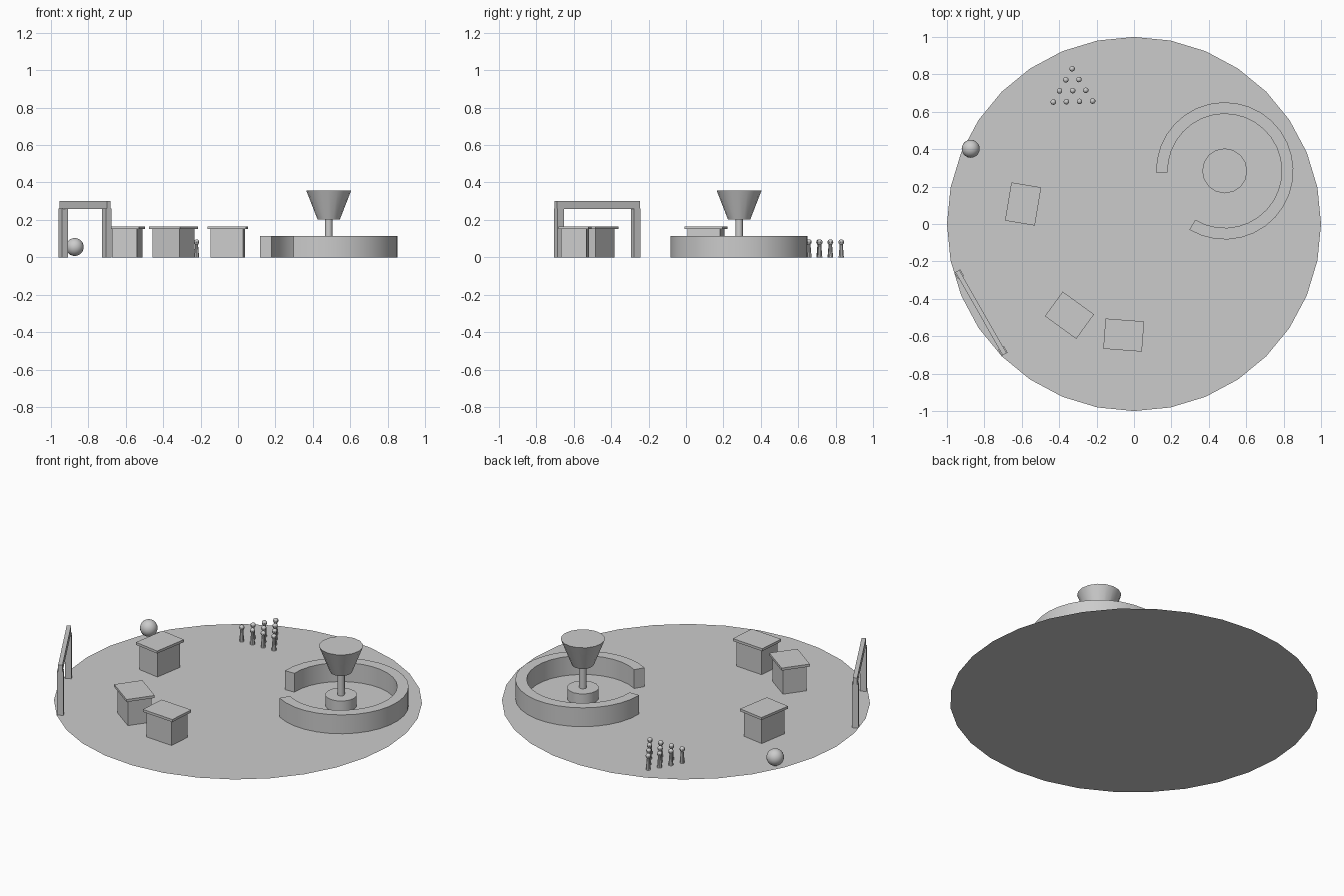
import bpy, bmesh
from math import radians, cos, sin, pi
from mathutils import Matrix, Vector

if "Cube" in bpy.data.objects:
    bpy.data.objects.remove(bpy.data.objects["Cube"])


def finish(name, bm, smooth=False):
    bmesh.ops.recalc_face_normals(bm, faces=bm.faces)
    me = bpy.data.meshes.new(name)
    bm.to_mesh(me)
    bm.free()
    ob = bpy.data.objects.new(name, me)
    bpy.context.collection.objects.link(ob)
    if smooth:
        bpy.ops.object.select_all(action='DESELECT')
        ob.select_set(True)
        bpy.context.view_layer.objects.active = ob
        bpy.ops.object.shade_smooth_by_angle(angle=radians(30))
    return ob


def add_box(bm, frame, center, size):
    m = frame @ Matrix.Translation(center) @ Matrix.Diagonal((*size, 1))
    bmesh.ops.create_cube(bm, size=1, matrix=m)


def add_cone(bm, x, y, z0, z1, r0, r1, sides=16):
    bmesh.ops.create_cone(bm, cap_ends=True, segments=sides, radius1=r0, radius2=r1,
                          depth=z1 - z0, matrix=Matrix.Translation((x, y, (z0 + z1) / 2)))


def place(x, y, deg):
    return Matrix.Translation((x, y, 0)) @ Matrix.Rotation(radians(deg), 4, 'Z')


# flat round floor
bm = bmesh.new()
bmesh.ops.create_circle(bm, cap_ends=True, segments=32, radius=1)
finish("floor", bm)

# open ring counter: a rectangular section swept round an arc
CX, CY = 0.485, 0.284
bm = bmesh.new()
section = [(0.305, 0), (0.367, 0), (0.367, 0.113), (0.305, 0.113)]
start, end, steps = radians(-121), radians(181.5), 27
rings = []
for i in range(steps + 1):
    a = start + (end - start) * i / steps
    rings.append([bm.verts.new((CX + r * cos(a), CY + r * sin(a), z)) for r, z in section])
for a, b in zip(rings, rings[1:]):
    for k in range(4):
        bm.faces.new((a[k], a[(k + 1) % 4], b[(k + 1) % 4], b[k]))
bm.faces.new(rings[0])
bm.faces.new(rings[-1])
finish("ring_counter", bm, True)

# pedestal in the ring: base, stem and flared top
for name, z0, z1, r0, r1 in (("pedestal_base", 0, 0.065, 0.086, 0.086),
                             ("pedestal_stem", 0.065, 0.205, 0.02, 0.02),
                             ("pedestal_bowl", 0.203, 0.357, 0.06, 0.12)):
    bm = bmesh.new()
    add_cone(bm, CX, CY, z0, z1, r0, r1)
    finish(name, bm, True)

# three booths with overhanging lids
for i, (x, y, deg) in enumerate(((-0.593, 0.107, 80.5), (-0.345, -0.488, -36), (-0.055, -0.594, -4.3))):
    f = place(x, y, deg)
    bm = bmesh.new()
    add_box(bm, f, (0, 0, 0.075), (0.176, 0.136, 0.15))
    finish(f"booth_body_{i + 1}", bm)
    bm = bmesh.new()
    add_box(bm, f, (0, 0, 0.1575), (0.207, 0.162, 0.015))
    finish(f"booth_lid_{i + 1}", bm)

# gateway: two posts and a thin beam
f = place(-0.818, -0.474, -60.3)
bm = bmesh.new()
for s in (-1, 1):
    add_box(bm, f, (s * 0.236, 0, 0.13), (0.04, 0.036, 0.26))
finish("gate_posts", bm)
bm = bmesh.new()
add_box(bm, f, (0, 0, 0.279), (0.512, 0.024, 0.042))
finish("gate_beam", bm)

# ball
bm = bmesh.new()
bmesh.ops.create_uvsphere(bm, u_segments=20, v_segments=12, radius=0.048,
                          matrix=Matrix.Translation((-0.873, 0.402, 0.055)))
finish("ball", bm, True)

# triangle of ten pins: tapered bodies with round heads
f = place(-0.331, 0.83, 1.5)
bodies, heads = bmesh.new(), bmesh.new()
for row in range(4):
    for col in range(row + 1):
        p = f @ Vector(((col - row / 2) * 0.07, -row * 0.0585, 0))
        add_cone(bodies, p.x, p.y, 0, 0.072, 0.014, 0.008, 10)
        bmesh.ops.create_uvsphere(heads, u_segments=10, v_segments=8, radius=0.015,
                                  matrix=Matrix.Translation((p.x, p.y, 0.081)))
finish("pin_bodies", bodies, True)
finish("pin_heads", heads, True)
